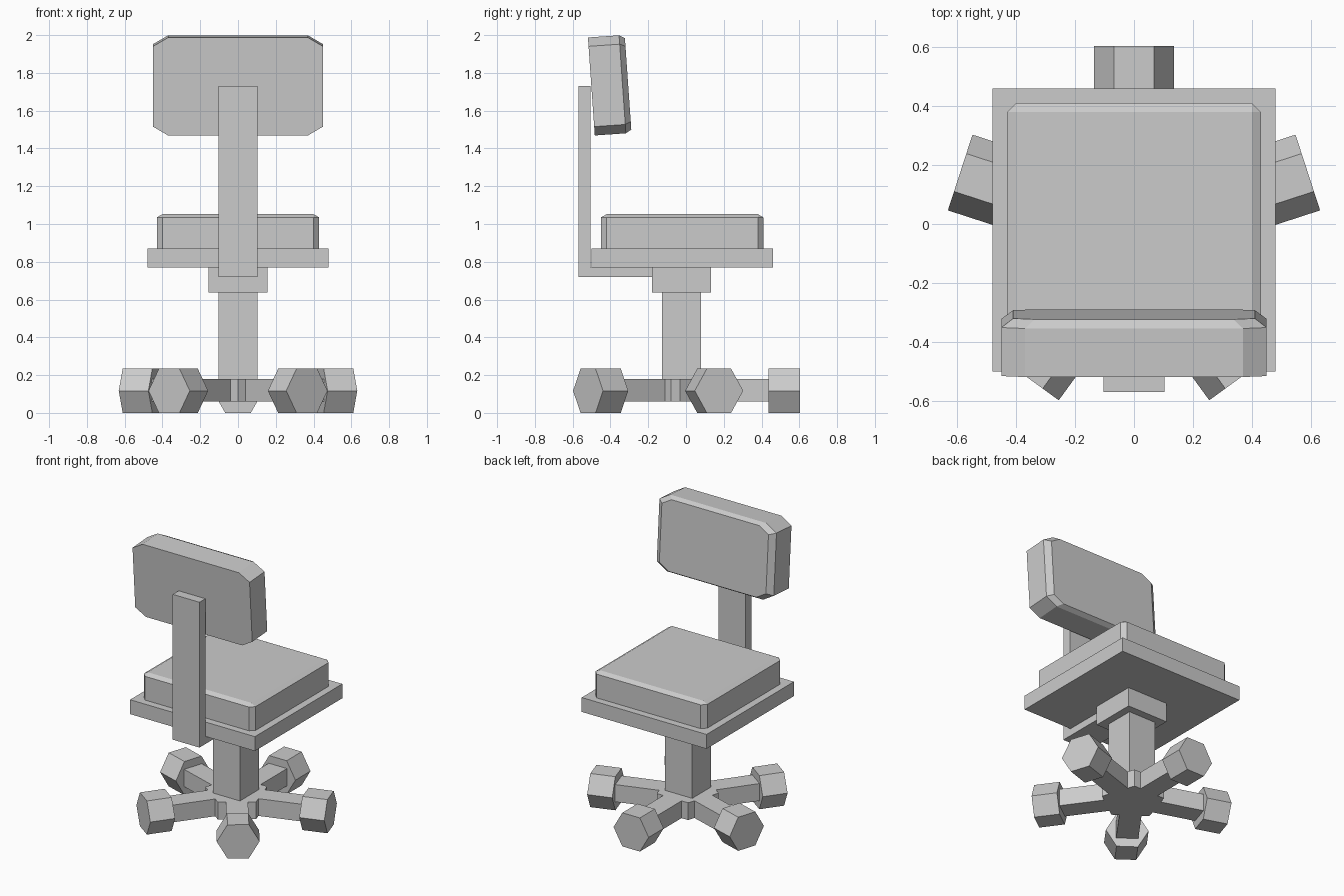
import bpy, bmesh
from math import sin, cos, radians, pi
from mathutils import Matrix, Vector

if "Cube" in bpy.data.objects:
    bpy.data.objects.remove(bpy.data.objects["Cube"])

CY = -0.017  # y of the base centre


def loft(name, rings, matrix=Matrix()):
    """Flat-shaded solid through rings of equal point count, capped at both ends."""
    bm = bmesh.new()
    vs = [[bm.verts.new(matrix @ Vector(p)) for p in r] for r in rings]
    n = len(rings[0])
    bm.faces.new(vs[0][::-1])
    bm.faces.new(vs[-1])
    for a, b in zip(vs, vs[1:]):
        for i in range(n):
            j = (i + 1) % n
            bm.faces.new((a[i], a[j], b[j], b[i]))
    bmesh.ops.remove_doubles(bm, verts=bm.verts, dist=1e-5)
    bmesh.ops.recalc_face_normals(bm, faces=bm.faces)
    me = bpy.data.meshes.new(name)
    bm.to_mesh(me)
    bm.free()
    ob = bpy.data.objects.new(name, me)
    bpy.context.collection.objects.link(ob)
    return ob


def prism(name, pts, z0, z1, matrix=Matrix()):
    return loft(name, [[(x, y, z) for x, y in pts] for z in (z0, z1)], matrix)


def box(name, x0, x1, y0, y1, z0, z1):
    return prism(name, [(x0, y0), (x1, y0), (x1, y1), (x0, y1)], z0, z1)


def octagon(hx, hy, cx, cy, z):
    """Rectangle with cut corners."""
    return [(hx, -hy + cy, z), (hx, hy - cy, z), (hx - cx, hy, z), (-hx + cx, hy, z),
            (-hx, hy - cy, z), (-hx, -hy + cy, z), (-hx + cx, -hy, z), (hx - cx, -hy, z)]


# Seat plate and chamfered cushion
box("seat_plate", -0.48, 0.48, -0.50, 0.46, 0.77, 0.87)
loft("seat_cushion",
     [octagon(0.43, 0.43, 0.03, 0.03, 0.87),
      octagon(0.43, 0.43, 0.03, 0.03, 1.035),
      octagon(0.40, 0.40, 0, 0, 1.052)],
     Matrix.Translation((0, -0.02, 0)))

# Tilted backrest, chamfered on the side facing the sitter (local z runs to +y)
tilt = (Matrix.Translation((0, -0.501, 1.728)) @ Matrix.Rotation(radians(4), 4, 'X')
        @ Matrix(((-1, 0, 0, 0), (0, 0, 1, 0), (0, 1, 0, 0), (0, 0, 0, 1))))
loft("backrest",
     [octagon(0.45, 0.26, 0.08, 0.047, 0),
      octagon(0.45, 0.26, 0.08, 0.047, 0.165),
      octagon(0.41, 0.243, 0.073, 0.043, 0.195)], tilt)

# L-shaped back support, profile in (y, z) extruded along x
yz_to_world = Matrix(((0, 0, 1, 0), (1, 0, 0, 0), (0, 1, 0, 0), (0, 0, 0, 1)))
prism("back_support",
      [(-0.57, 0.72), (-0.15, 0.72), (-0.15, 0.77), (-0.505, 0.77),
       (-0.505, 1.73), (-0.57, 1.73)], -0.103, 0.103, yz_to_world)

# Swivel block and column
box("swivel_block", -0.156, 0.156, -0.18, 0.133, 0.637, 0.77)
box("column", -0.104, 0.104, -0.127, 0.08, 0.17, 0.637)

# Five-armed base: pentagon hub with an arm leaving each side
R, HALF, REACH = 0.205, 0.07, 0.46
apothem, side = R * cos(pi / 5), R * sin(pi / 5)
star = []
for k in range(5):
    a = radians(90 + 72 * k)
    for d, t in ((apothem, -side), (apothem, -HALF), (REACH, -HALF),
                 (REACH, HALF), (apothem, HALF)):
        star.append((d * cos(a) - t * sin(a), CY + d * sin(a) + t * cos(a)))
prism("star_base", star, 0.06, 0.18)

# Hexagonal feet at the arm ends
hexagon = [(0.135 * cos(i * pi / 3), 0.117 + 0.135 * sin(i * pi / 3)) for i in range(6)]
for k in range(5):
    m = (Matrix.Translation((0, CY, 0)) @ Matrix.Rotation(radians(90 + 72 * k), 4, 'Z')
         @ yz_to_world)
    prism(f"foot_{k + 1}", hexagon, 0.455, 0.62, m)
